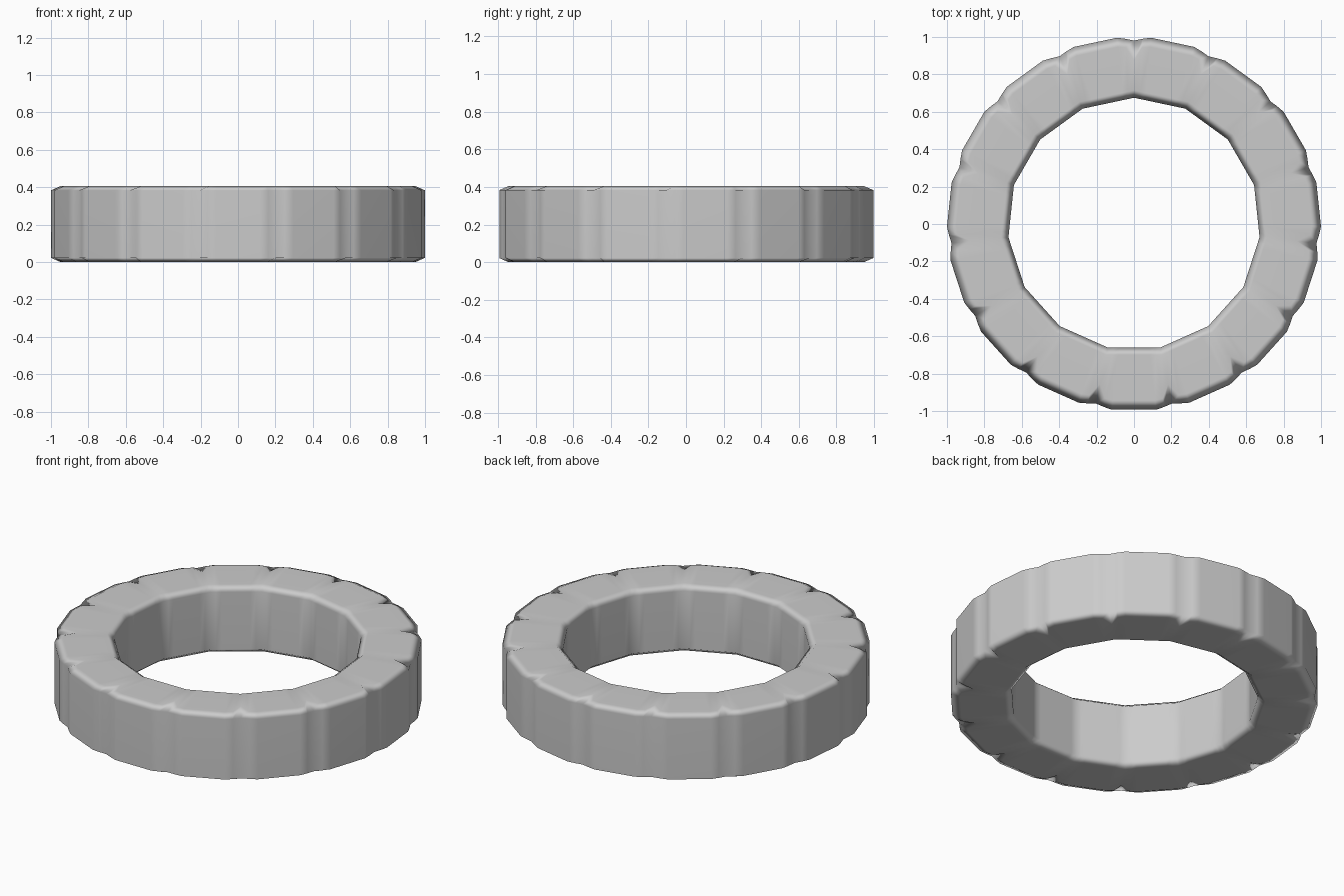
import bpy, bmesh
from math import radians, cos, sin

if "Cube" in bpy.data.objects:
    bpy.data.objects.remove(bpy.data.objects["Cube"])

N = 15                 # tread blocks / inner sides
STEP = 360 / N
H = 0.405              # ring height
R_IN = 0.675

# columns around each groove: angle offset, wall radius, rim radius on the flat
COLUMNS = [(-5.2, 1.0, 0.95), (-2.6, 0.991, 0.945), (0, 0.981, 0.875),
           (2.6, 0.991, 0.945), (5.2, 1.0, 0.95)]


def section(offset, wall, rim):
    # closed cross-section (radius, z); the inside follows a 15-sided polygon
    k = cos(radians(STEP / 2)) / cos(radians(STEP / 2 - abs(offset)))
    inner, inner_rim = R_IN * k, (R_IN + 0.04) * k
    return [(wall, 0.022), (wall, H - 0.022), (rim, H), (inner_rim, H),
            (inner, H - 0.03), (inner, 0.03), (inner_rim, 0), (rim, 0)]


# grooved ring, swept section by section
bm = bmesh.new()
rings = []
for i in range(N):
    for offset, wall, rim in COLUMNS:
        a = radians(90 + i * STEP + offset)
        rings.append([bm.verts.new((r * cos(a), r * sin(a), z))
                      for r, z in section(offset, wall, rim)])
for i, ring in enumerate(rings):
    nxt = rings[(i + 1) % len(rings)]
    for j in range(len(ring)):
        k = (j + 1) % len(ring)
        bm.faces.new((ring[j], nxt[j], nxt[k], ring[k]))
bmesh.ops.recalc_face_normals(bm, faces=bm.faces)
for f in bm.faces:
    f.smooth = True
mesh = bpy.data.meshes.new("grooved_ring")
bm.to_mesh(mesh)
bm.free()
obj = bpy.data.objects.new("grooved_ring", mesh)
bpy.context.collection.objects.link(obj)

# keep broad faces even while the bevels stay soft
wn = obj.modifiers.new("soft_bevels", 'WEIGHTED_NORMAL')
wn.weight = 70
